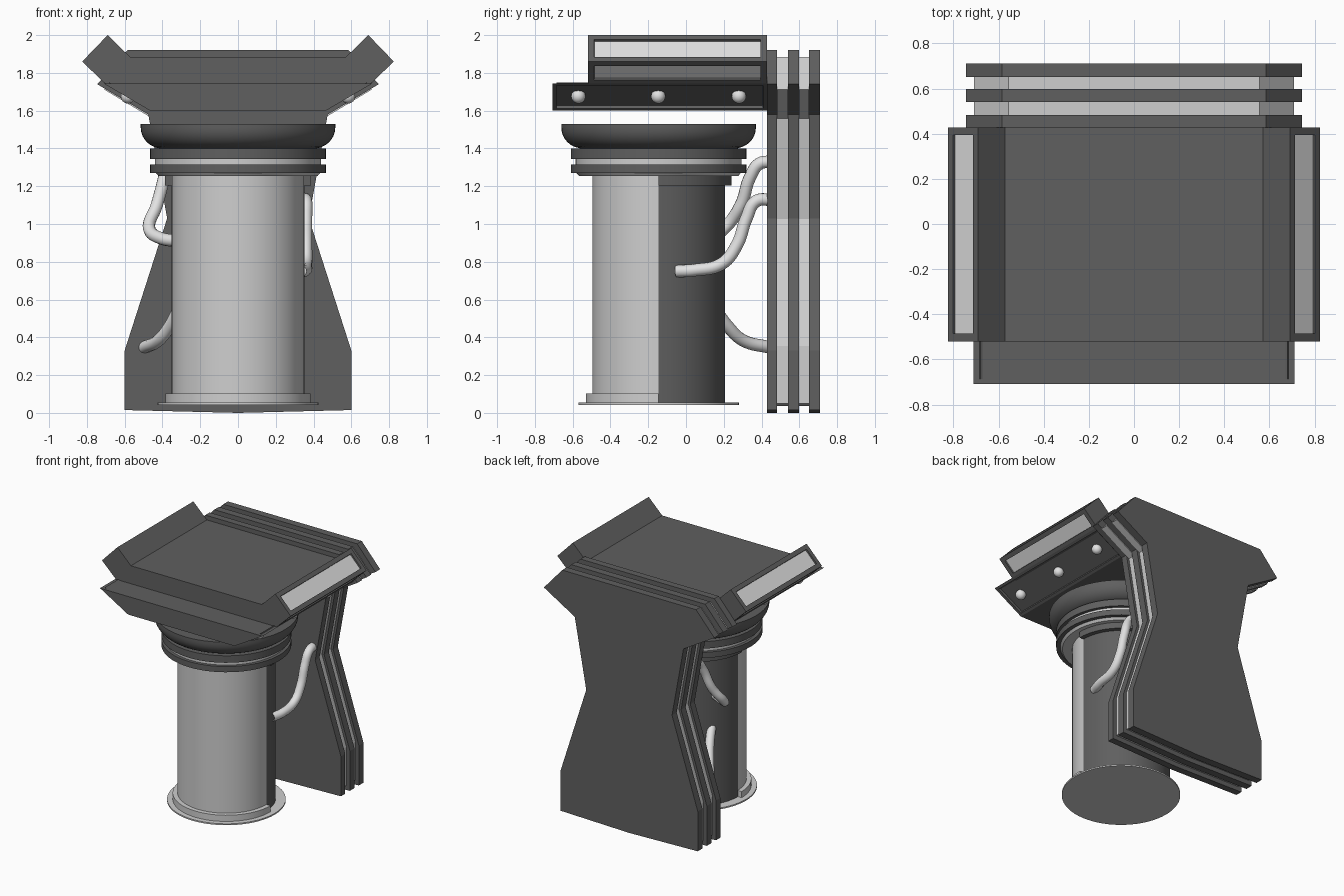
import bpy, bmesh, math
from mathutils import Vector

if "Cube" in bpy.data.objects:
    bpy.data.objects.remove(bpy.data.objects["Cube"])

CY = -0.145  # pedestal centre in y


def material(name, v):
    m = bpy.data.materials.new(name)
    m.diffuse_color = (v, v, v, 1)
    m.use_nodes = True
    m.node_tree.nodes["Principled BSDF"].inputs["Base Color"].default_value = m.diffuse_color
    return m


DARK = material("dark_grey", 0.115)
LIGHT = material("light_grey", 0.62)
PALE = material("pale_grey", 0.76)


def finish(bm, name, mats, smooth=False):
    bmesh.ops.recalc_face_normals(bm, faces=bm.faces[:])
    me = bpy.data.meshes.new(name)
    bm.to_mesh(me)
    bm.free()
    ob = bpy.data.objects.new(name, me)
    bpy.context.collection.objects.link(ob)
    for m in mats:
        me.materials.append(m)
    if smooth:
        bpy.ops.object.select_all(action='DESELECT')
        ob.select_set(True)
        bpy.context.view_layer.objects.active = ob
        bpy.ops.object.shade_smooth_by_angle(angle=math.radians(35))
    return ob


def prism(pts, lo, hi, axis):
    """Extrude a 2D outline along y (outline in x,z) or z (outline in x,y)."""
    bm = bmesh.new()
    vs = [bm.verts.new((a, lo, b) if axis == 'y' else (a, b, lo)) for a, b in pts]
    f = bm.faces.new(vs)
    r = bmesh.ops.extrude_face_region(bm, geom=[f])
    d = Vector((0, hi - lo, 0)) if axis == 'y' else Vector((0, 0, hi - lo))
    bmesh.ops.translate(bm, vec=d, verts=[v for v in r['geom'] if isinstance(v, bmesh.types.BMVert)])
    bmesh.ops.recalc_face_normals(bm, faces=bm.faces[:])
    return bm


def mirrored(half):
    return half + [(-x, z) for x, z in reversed(half) if x > 0]


def recess_sides(bm, margin, depth, mat):
    """Sink a panel into every lengthwise face that looks outward in x."""
    faces = [f for f in bm.faces
             if abs(f.normal.x) > 0.4 and f.normal.x * f.calc_center_median().x > 0]
    bmesh.ops.inset_individual(bm, faces=faces, thickness=margin, depth=0)
    bmesh.ops.inset_individual(bm, faces=faces, thickness=0.001, depth=-depth)
    for f in faces:
        f.material_index = mat


def lathe(name, profile, mat, n=64):
    bm = bmesh.new()
    rings = [[bm.verts.new((r * math.cos(2 * math.pi * i / n),
                            CY + r * math.sin(2 * math.pi * i / n), z)) for i in range(n)]
             for r, z in profile]
    for a, b in zip(rings, rings[1:]):
        for i in range(n):
            j = (i + 1) % n
            bm.faces.new((a[i], a[j], b[j], b[i]))
    bm.faces.new(rings[0])
    bm.faces.new(rings[-1])
    finish(bm, name, [mat], True)


def half_column(name, r, z0, z1, side, mat):
    pts = [(r * math.cos(math.pi * i / 32), CY + side * r * math.sin(math.pi * i / 32))
           for i in range(33)]
    finish(prism(pts, z0, z1, 'z'), name, [mat], True)


# layered back plates: three dark, two inset light ones between
outline = mirrored([(0, 0.0), (0.6, 0.015), (0.6, 0.33), (0.375, 1.03),
                    (0.475, 1.58), (0.745, 1.74), (0.585, 1.92)])
inner = [(x * 0.95, 0.965 + (z - 0.965) * 0.963) for x, z in outline]
for i, (a, b) in enumerate([(0.428, 0.482), (0.54, 0.597), (0.652, 0.71)]):
    finish(prism(outline, a, b, 'y'), f"back_plate_{i + 1}", [DARK])
for i, (a, b) in enumerate([(0.482, 0.54), (0.597, 0.652)]):
    finish(prism(inner, a, b, 'y'), f"back_spacer_{i + 1}", [LIGHT])

# console top with angled wings and pale side panels
deck = prism(mirrored([(0.70, 1.74), (0.825, 1.86), (0.69, 2.0), (0.572, 1.885)]), -0.52, 0.428, 'y')
recess_sides(deck, 0.048, 0.012, 1)
finish(deck, "console_deck", [DARK, PALE])

# tray below it, with recessed sloping sides
tray = prism(mirrored([(0.465, 1.6), (0.71, 1.743)]), -0.708, 0.428, 'y')
recess_sides(tray, 0.03, 0.02, 0)
finish(tray, "console_tray", [DARK])

# round lamps in the tray sides
for s in (-1, 1):
    for k, y in enumerate((-0.57, -0.147, 0.28)):
        bm = bmesh.new()
        bmesh.ops.create_uvsphere(bm, u_segments=20, v_segments=12, radius=0.038)
        bmesh.ops.translate(bm, vec=(s * 0.583, y, 1.676), verts=bm.verts[:])
        finish(bm, f"side_lamp_{'left' if s < 0 else 'right'}_{k + 1}", [PALE], True)

# pedestal: light front half, dark back half, each with its own collar
half_column("column_front", 0.35, 0.05, 1.26, -1, LIGHT)
half_column("column_back", 0.352, 0.05, 1.26, 1, DARK)
half_column("foot_collar_front", 0.385, 0.05, 0.103, -1, LIGHT)
half_column("top_collar_back", 0.387, 1.205, 1.26, 1, DARK)
lathe("base_disc", [(0.425, 0.043), (0.425, 0.054)], LIGHT)

# neck rings and bowl
lathe("neck", [(0.42, 1.253), (0.44, 1.275), (0.44, 1.36)], LIGHT)
for i, (a, b) in enumerate([(1.27, 1.315), (1.345, 1.4)]):
    lathe(f"neck_ring_{i + 1}", [(0.465, a), (0.465, b)], DARK)
bowl = [(0.40, 1.395)]
bowl += [(0.40 + 0.115 * math.sin(t * math.pi / 16), 1.51 - 0.11 * math.cos(t * math.pi / 16))
         for t in range(1, 9)]
lathe("bowl", bowl + [(0.515, 1.53)], DARK)

# hoses from the column to the back plates
hoses = {
    "hose_right": [(0.33, -0.05, 0.75), (0.355, 0.04, 0.755), (0.36, 0.19, 0.79), (0.36, 0.27, 0.89),
                   (0.36, 0.32, 1.03), (0.36, 0.37, 1.12), (0.35, 0.45, 1.13)],
    "hose_left_upper": [(-0.28, 0.04, 0.91), (-0.41, 0.12, 0.925), (-0.47, 0.2, 0.975),
                        (-0.43, 0.29, 1.1), (-0.39, 0.34, 1.25), (-0.375, 0.39, 1.32), (-0.37, 0.45, 1.33)],
    "hose_left_lower": [(-0.26, 0.05, 0.66), (-0.3, 0.13, 0.58), (-0.36, 0.22, 0.46),
                        (-0.42, 0.3, 0.385), (-0.5, 0.45, 0.345)],
}
for name, pts in hoses.items():
    cu = bpy.data.curves.new(name, 'CURVE')
    cu.dimensions = '3D'
    cu.bevel_depth = 0.033
    cu.bevel_resolution = 4
    cu.resolution_u = 8
    sp = cu.splines.new('BEZIER')
    sp.bezier_points.add(len(pts) - 1)
    for p, co in zip(sp.bezier_points, pts):
        p.co = co
        p.handle_left_type = p.handle_right_type = 'AUTO'
    cu.materials.append(PALE)
    bpy.context.collection.objects.link(bpy.data.objects.new(name, cu))
